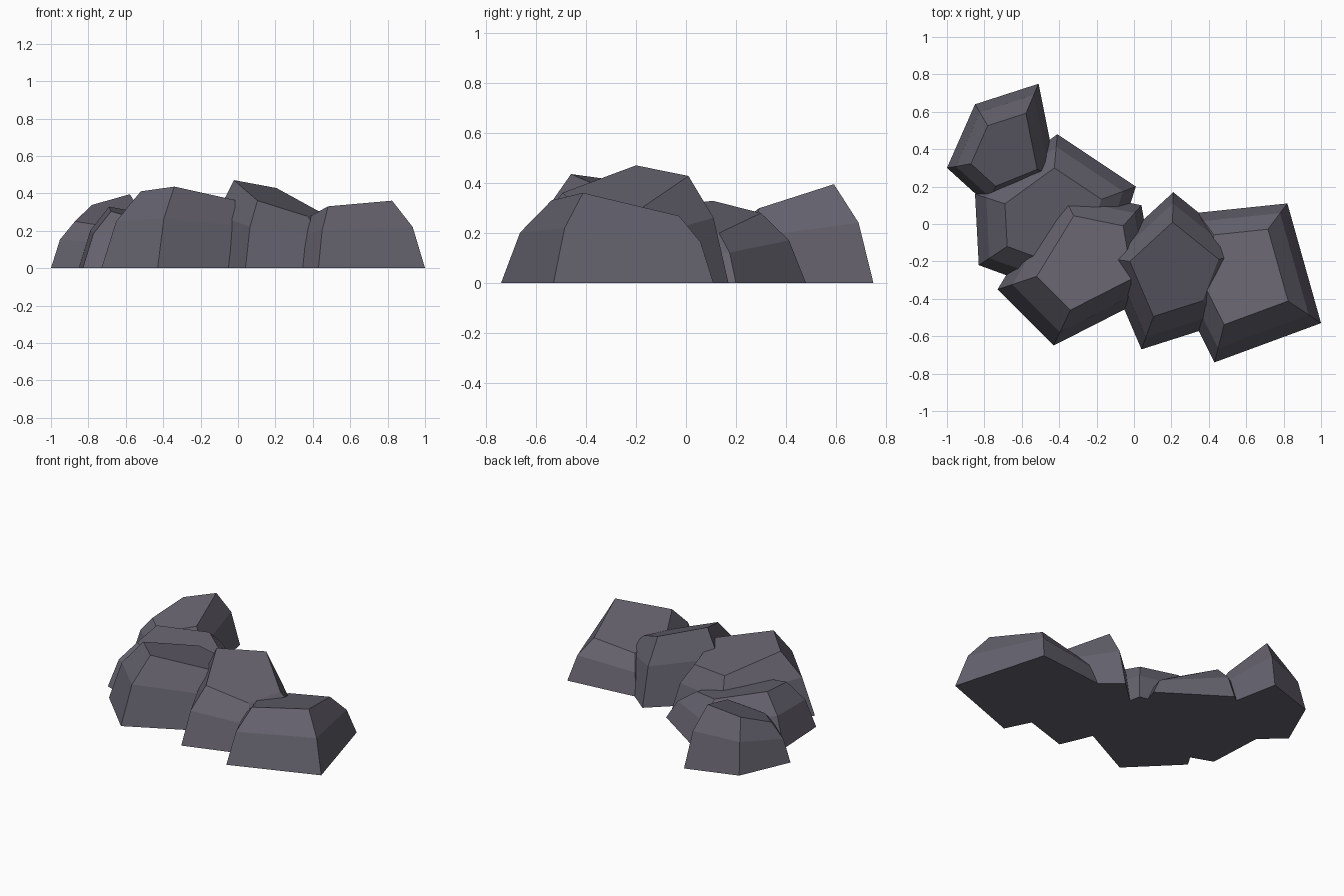
import bpy
import bmesh
from mathutils import Vector

cube = bpy.data.objects.get("Cube")
if cube:
    bpy.data.objects.remove(cube, do_unlink=True)

# Single slate colour
stone = bpy.data.materials.new("slate_grey_stone")
stone.use_nodes = True
colour = (0.130, 0.122, 0.155, 1.0)
stone.diffuse_color = colour
shader = stone.node_tree.nodes["Principled BSDF"]
shader.inputs["Base Color"].default_value = colour
shader.inputs["Roughness"].default_value = 0.9

TOP_SCALE = 0.6        # top outline relative to the footprint
SHOULDER_SCALE = 0.85  # outline at the bend in the sides
SHOULDER_HEIGHT = 0.61


def make_rock(name, centre, height, tilt, footprint):
    """Faceted boulder: footprint, shoulder ring and a tilted flat top."""
    centre, tilt = Vector(centre), Vector(tilt)
    bm = bmesh.new()

    def ring(scale, height_share):
        verts = []
        for point in footprint:
            offset = Vector(point) - centre
            top_z = height + tilt.dot(offset * TOP_SCALE)
            spot = centre + offset * scale
            verts.append(bm.verts.new((spot.x, spot.y, top_z * height_share)))
        return verts

    rings = [ring(1, 0), ring(SHOULDER_SCALE, SHOULDER_HEIGHT), ring(TOP_SCALE, 1)]
    count = len(footprint)
    for lower, upper in zip(rings, rings[1:]):
        for i in range(count):
            j = (i + 1) % count
            bm.faces.new((lower[i], lower[j], upper[j], upper[i]))
    bm.faces.new(rings[-1])
    bm.faces.new(list(reversed(rings[0])))
    bmesh.ops.recalc_face_normals(bm, faces=bm.faces[:])

    mesh = bpy.data.meshes.new(name)
    bm.to_mesh(mesh)
    bm.free()
    mesh.materials.append(stone)
    rock = bpy.data.objects.new(name, mesh)
    bpy.context.collection.objects.link(rock)
    return rock


# Footprints run counter-clockwise; tilt is the slope of the top in x and y
make_rock("left_rock", (0.56, -0.235), 0.284, (0.16, -0.195),
          [(0.43, -0.74), (1, -0.53), (0.82, 0.11), (0.34, 0.06), (0.26, -0.4)])

make_rock("centre_rock", (0.2, -0.23), 0.38, (-0.38, 0.21),
          [(0.04, -0.67), (0.48, -0.53), (0.62, -0.16), (0.21, 0.17), (-0.17, -0.18)])

make_rock("front_right_rock", (-0.205, -0.175), 0.354, (-0.1, -0.24),
          [(-0.73, -0.35), (-0.43, -0.65), (0.12, -0.37), (0.04, 0.1), (-0.4, 0.19)])

make_rock("right_rock", (-0.45, 0.03), 0.26, (-0.255, 0.096),
          [(-0.83, -0.22), (-0.2, -0.45), (0.01, 0.2), (-0.41, 0.48), (-0.85, 0.16)])

make_rock("back_right_rock", (-0.68, 0.355), 0.294, (0.168, 0.355),
          [(-1, 0.3), (-0.78, 0.1), (-0.41, 0.25), (-0.51, 0.75), (-0.85, 0.64)])
